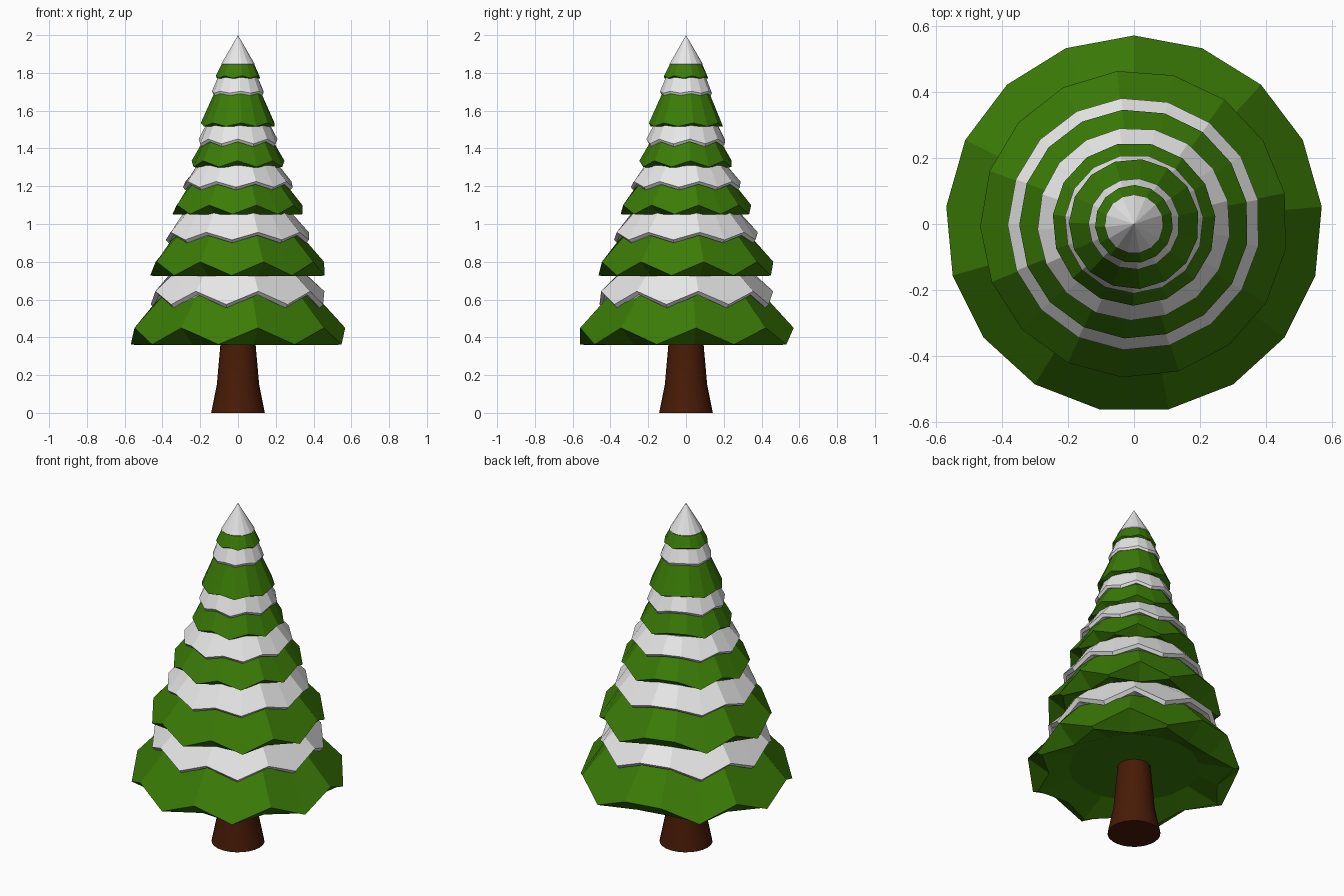
import bpy, bmesh, math

if "Cube" in bpy.data.objects:
    bpy.data.objects.remove(bpy.data.objects["Cube"])


def material(name, rgb):
    m = bpy.data.materials.new(name)
    m.diffuse_color = (*rgb, 1)
    m.use_nodes = True
    m.node_tree.nodes["Principled BSDF"].inputs["Base Color"].default_value = m.diffuse_color
    return m


GREEN = material("pine green", (0.043, 0.2, 0.002))
SNOW = material("snow white", (0.8, 0.8, 0.8))
BROWN = material("bark brown", (0.065, 0.011, 0.002))


def loft(name, n, rings, mat, turn=0.0):
    """Skin rings of (radius, z); either may be a function of vertex index. Radius 0 is a point."""
    bm = bmesh.new()
    prev = None
    for r, z in rings:
        rf = r if callable(r) else (lambda i, r=r: r)
        zf = z if callable(z) else (lambda i, z=z: z)
        if r == 0:
            ring = [bm.verts.new((0, 0, zf(0)))] * n
        else:
            ring = []
            for i in range(n):
                a = math.pi / 2 + turn - 2 * math.pi * i / n
                ring.append(bm.verts.new((rf(i) * math.cos(a), rf(i) * math.sin(a), zf(i))))
        if prev:
            for i in range(n):
                j = (i + 1) % n
                quad = [prev[i], prev[j], ring[j], ring[i]]
                bm.faces.new(list(dict.fromkeys(quad)))
        prev = ring
    bmesh.ops.recalc_face_normals(bm, faces=bm.faces)
    me = bpy.data.meshes.new(name)
    bm.to_mesh(me)
    bm.free()
    me.materials.append(mat)
    ob = bpy.data.objects.new(name, me)
    bpy.context.collection.objects.link(ob)
    return ob


def alternate(even, odd):
    return lambda i: odd if i % 2 else even


def branch_tier(name, n, r, low, high, r_top, z_top, turn):
    # zigzag hem with the underside notched in below the high points
    mid = low + 0.55 * (high - low)
    loft(name, n, [(0, mid), (r * 0.62, mid),
                   (alternate(r * 0.80, r * 0.95), low),
                   (r, alternate(high, low + 0.002)),
                   (r_top, z_top), (0, z_top + 0.02)], GREEN, turn)


def snow_band(name, n, r, low, high, r_top, z_top, turn):
    # thick snow edge tucked under the rim
    hem = 0.012 + 0.1 * (high - low)
    loft(name, n, [(0, high), (r * 0.75, high),
                   (r * 0.96, alternate(high, low)),
                   (r, alternate(high + hem, low + hem)),
                   (r_top, z_top), (0, z_top + 0.01)], SNOW, turn)


# Trunk with flared foot
trunk = loft("trunk", 24, [(0, 0), (0.142, 0), (0.112, 0.15),
                           (0.088, 0.42), (0.085, 0.5), (0, 0.5)], BROWN)
for p in trunk.data.polygons:
    p.use_smooth = 0.01 < p.center.z < 0.49
trunk.data.set_sharp_from_angle(angle=math.radians(40))

# Branch tiers: rim radius, low z, high z, top radius, top z, turn
BRANCHES = [(0.57, 0.36, 0.45, 0.36, 0.68, 0), (0.465, 0.725, 0.80, 0.33, 0.95, 0.11),
            (0.347, 1.05, 1.10, 0.25, 1.22, 0.1), (0.247, 1.30, 1.335, 0.18, 1.45, 0.2),
            (0.197, 1.515, 1.535, 0.118, 1.71, 0.3), (0.118, 1.77, 1.785, 0.08, 1.86, 0.4)]
for k, b in enumerate(BRANCHES):
    branch_tier(f"branch_tier_{k + 1}", 17 if k < 3 else 15, *b)

# Snow bands between the branch tiers
BANDS = [(0.462, 0.555, 0.625, 0.355, 0.742, 0.05), (0.382, 0.90, 0.94, 0.29, 1.057, 0.1),
         (0.292, 1.18, 1.21, 0.218, 1.31, 0.15), (0.210, 1.41, 1.435, 0.172, 1.522, 0.2),
         (0.138, 1.68, 1.69, 0.107, 1.775, 0.3)]
for k, b in enumerate(BANDS):
    snow_band(f"snow_band_{k + 1}", 17 if k < 3 else 15, *b)

# Snowy tip
loft("snow_tip", 15, [(0, 1.85), (0.084, 1.838), (0.089, 1.847), (0, 2.0)], SNOW)
